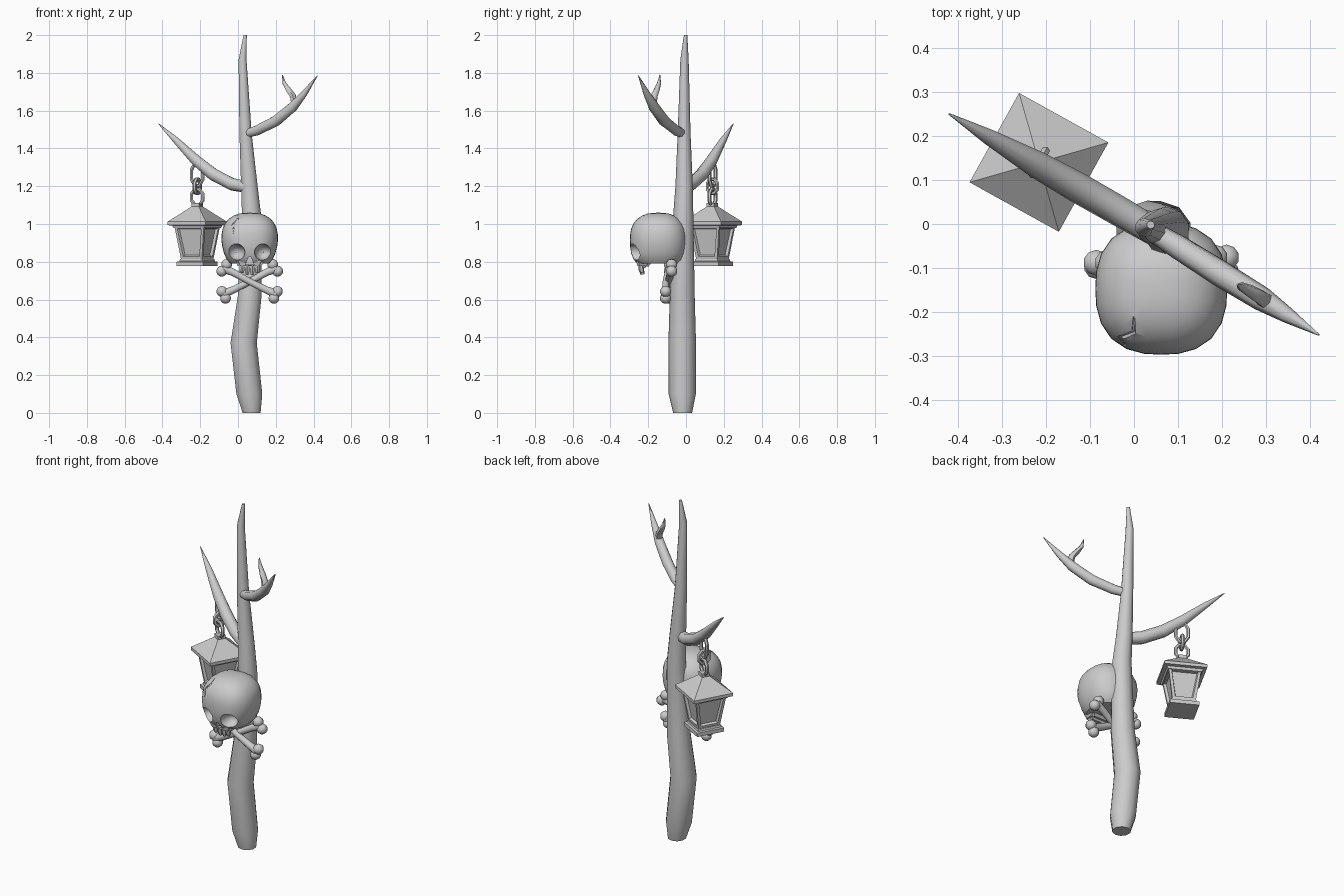
import bpy, bmesh, math
from mathutils import Vector, Matrix

if "Cube" in bpy.data.objects:
    bpy.data.objects.remove(bpy.data.objects["Cube"])


def finish(bm, name, angle=40):
    bmesh.ops.recalc_face_normals(bm, faces=bm.faces)
    me = bpy.data.meshes.new(name)
    bm.to_mesh(me)
    bm.free()
    ob = bpy.data.objects.new(name, me)
    bpy.context.collection.objects.link(ob)
    bpy.ops.object.select_all(action='DESELECT')
    ob.select_set(True)
    bpy.context.view_layer.objects.active = ob
    bpy.ops.object.shade_smooth_by_angle(angle=math.radians(angle))
    return ob


def tube(bm, pts, radii, sides=8, level=False):
    """Tapered tube along a path; level keeps the rings horizontal."""
    pts = [Vector(p) for p in pts]
    rings = []
    for i, (p, r) in enumerate(zip(pts, radii)):
        t = pts[min(i + 1, len(pts) - 1)] - pts[max(i - 1, 0)]
        t = Vector((0, 0, 1)) if level else t.normalized()
        ref = Vector((0, 1, 0)) if abs(t.y) < .9 else Vector((1, 0, 0))
        u = t.cross(ref).normalized()
        v = t.cross(u)
        ring = []
        for k in range(sides):
            a = 2 * math.pi * (k + .5) / sides
            ring.append(bm.verts.new(p + r * (math.cos(a) * u + math.sin(a) * v)))
        rings.append(ring)
    for a, b in zip(rings, rings[1:]):
        for k in range(sides):
            n = (k + 1) % sides
            bm.faces.new((a[k], a[n], b[n], b[k]))
    bm.faces.new(rings[0])
    bm.faces.new(rings[-1])


def ball(bm, center, scale, seg=10, rings=7):
    m = Matrix.Translation(center) @ Matrix.Diagonal((*scale, 1))
    bmesh.ops.create_uvsphere(bm, u_segments=seg, v_segments=rings, radius=1, matrix=m)


def cut(ob, cutter):
    m = ob.modifiers.new("cut", 'BOOLEAN')
    m.operation, m.solver, m.object = 'DIFFERENCE', 'EXACT', cutter
    bpy.context.view_layer.objects.active = ob
    bpy.ops.object.modifier_apply(modifier=m.name)


# Trunk
bm = bmesh.new()
tube(bm, [(.072, -.018, 0), (.06, -.02, .1), (.03, -.02, .37), (.062, -.02, .62),
          (.073, -.015, 1.03), (.06, -.01, 1.2), (.04, -.01, 1.48), (.024, -.008, 1.87), (.038, -.002, 2)],
     [.05, .072, .073, .066, .054, .046, .034, .022, .009], 10, level=True)
finish(bm, "trunk", 60)

# Branches and twig
bm = bmesh.new()
tube(bm, [(.05, -.02, 1.195), (-.03, .027, 1.21), (-.13, .084, 1.262), (-.22, .135, 1.335),
          (-.33, .198, 1.445), (-.42, .25, 1.53)], [.033, .035, .035, .031, .018, .002])
finish(bm, "lantern_branch", 60)
bm = bmesh.new()
tube(bm, [(.03, -.008, 1.475), (.1, -.052, 1.495), (.2, -.115, 1.545), (.29, -.17, 1.62),
          (.35, -.208, 1.69), (.42, -.252, 1.785)], [.022, .028, .03, .028, .018, .002])
finish(bm, "upper_branch", 60)
bm = bmesh.new()
tube(bm, [(.30, -.175, 1.635), (.29, -.168, 1.68), (.268, -.155, 1.71), (.245, -.143, 1.745), (.235, -.138, 1.79)],
     [.02, .018, .016, .011, .002], 6)
finish(bm, "twig", 60)

# Lantern, square in section and turned to follow its branch
LX, LY, TURN = -.216, .14, math.radians(-29)
PLACE = Matrix.Translation((LX, LY, 0)) @ Matrix.Rotation(TURN, 4, 'Z')


def square_stack(name, profile, panels=False):
    bm = bmesh.new()
    rings = [[bm.verts.new((sx * w / 2, sy * w / 2, z)) for sx, sy in ((-1, -1), (1, -1), (1, 1), (-1, 1))]
             for w, z in profile]
    sides = [bm.faces.new((a[k], a[(k + 1) % 4], b[(k + 1) % 4], b[k]))
             for a, b in zip(rings, rings[1:]) for k in range(4)]
    bm.faces.new(rings[0])
    bm.faces.new(rings[-1])
    bmesh.ops.recalc_face_normals(bm, faces=bm.faces)
    if panels:
        bmesh.ops.inset_individual(bm, faces=sides, thickness=.022, depth=0)
        bmesh.ops.inset_individual(bm, faces=sides, thickness=.007, depth=-.014)
    bm.transform(PLACE)
    return finish(bm, name, 20)


square_stack("lantern_base", [(.16, .778), (.16, .8), (.138, .803), (.134, .815)])
square_stack("lantern_body", [(.126, .812), (.178, .99)], panels=True)
square_stack("lantern_roof", [(.185, .978), (.195, .992), (.232, .994), (.232, 1.012), (.13, 1.055), (.045, 1.092), (.045, 1.112)])

# Chain links, alternately turned
for i, (z, stretch) in enumerate(((1.262, 1.75), (1.2, 1.2), (1.142, 1.2))):
    bm = bmesh.new()
    w = .037 if i != 1 else .033
    tor = [[bm.verts.new(((w + .0105 * math.cos(b)) * math.cos(a), .0105 * math.sin(b),
                          (w * stretch + .0105 * math.cos(b)) * math.sin(a)))
            for b in [2 * math.pi * k / 6 for k in range(6)]]
           for a in [2 * math.pi * (k + .5) / 8 for k in range(8)]]
    for p in range(8):
        for q in range(6):
            a, b = tor[p], tor[(p + 1) % 8]
            bm.faces.new((a[q], b[q], b[(q + 1) % 6], a[(q + 1) % 6]))
    turn = Matrix.Rotation(math.pi / 2 * (i % 2), 4, 'Z')
    bm.transform(PLACE @ Matrix.Translation((0, 0, z)) @ turn)
    finish(bm, "chain_link", 50)

# Skull cranium: boxy rounded form with a flat underside
C = Vector((.062, -.147, .915))


def on_skull(d, floor=.79):
    n = sum(abs(c) ** 2.5 for c in d) ** .4
    d = d / n
    rz = .145 if d.z > 0 else .17
    taper = 1 + .12 * min(d.z, 0)
    p = C + Vector((d.x * .15 * taper, d.y * .15, d.z * rz))
    p.z = max(p.z, floor)
    return p


bm = bmesh.new()
bmesh.ops.create_uvsphere(bm, u_segments=24, v_segments=16, radius=1)
for v in bm.verts:
    v.co = on_skull(v.co.copy())
bmesh.ops.dissolve_limit(bm, angle_limit=.001, verts=bm.verts, edges=bm.edges)
skull = finish(bm, "skull_cranium")

# Upper jaw and teeth
bm = bmesh.new()
bmesh.ops.create_cube(bm, size=1)
for v in bm.verts:
    low = v.co.z < 0
    v.co = Vector((C.x + v.co.x * (.115 if low else .17),
                   (-.255 if low else -.268) if v.co.y < 0 else (-.205 if low else -.16),
                   .766 if low else .825))
bmesh.ops.bevel(bm, geom=bm.edges[:], offset=.012, segments=2, affect='EDGES')
jaw = finish(bm, "skull_jaw")
bm = bmesh.new()
for k in range(4):
    x = C.x + (k - 1.5) * .027
    end = .733 if k in (1, 2) else .743
    tube(bm, [(x, -.237, .785), (x, -.236, .757), (x, -.23, end)], [.015, .0145, .01], 6)
finish(bm, "teeth")

# Eye sockets, nose hole and forehead crack
cutters = []
bm = bmesh.new()
for s in (-1, 1):
    ball(bm, (C.x + s * .072, -.29, .85), (.048, .075, .045), 14, 10)
cutters.append(finish(bm, "eye_cutter"))
bm = bmesh.new()
tri = [(-.024, .782), (.024, .782), (.007, .825), (-.007, .825)]
front, back = [[bm.verts.new((C.x + x, y, z)) for x, z in tri] for y in (-.34, -.235)]
bm.faces.new(front)
bm.faces.new(back)
for k in range(4):
    bm.faces.new((front[k], front[(k + 1) % 4], back[(k + 1) % 4], back[k]))
cutters.append(finish(bm, "nose_cutter"))
bm = bmesh.new()
path = [on_skull(Vector(p) - C) for p in ((.0, -.21, 1.05), (.0, -.245, 1.03), (-.035, -.262, .995), (-.022, -.28, .97), (-.035, -.28, .945))]
tube(bm, path, [.002, .006, .007, .005, .002], 5)
cutters.append(finish(bm, "crack_cutter"))
for c in cutters:
    c.hide_render = True
    cut(skull, c)
cut(jaw, cutters[0])
cut(jaw, cutters[1])
for ob in (skull, jaw):
    bpy.ops.object.select_all(action='DESELECT')
    ob.select_set(True)
    bpy.ops.object.shade_smooth_by_angle(angle=math.radians(38))
for c in cutters:
    bpy.data.objects.remove(c)

# Crossed bones with paired knobs
for s, dy in ((1, -.008), (-1, .004)):
    bm = bmesh.new()
    X = lambda x, y, z: Vector((C.x + s * x, y + dy, z))
    tube(bm, [X(-.14, -.08, .765), X(-.09, -.084, .745), X(0, -.098, .695), X(.09, -.1, .65), X(.14, -.1, .63)],
         [.026, .021, .018, .021, .026], 8)
    for p in ((-.148, -.08, .75), (-.122, -.08, .785), (.147, -.1, .643), (.128, -.1, .607)):
        ball(bm, X(*p), (.03, .03, .029))
    finish(bm, "crossed_bone", 60)
